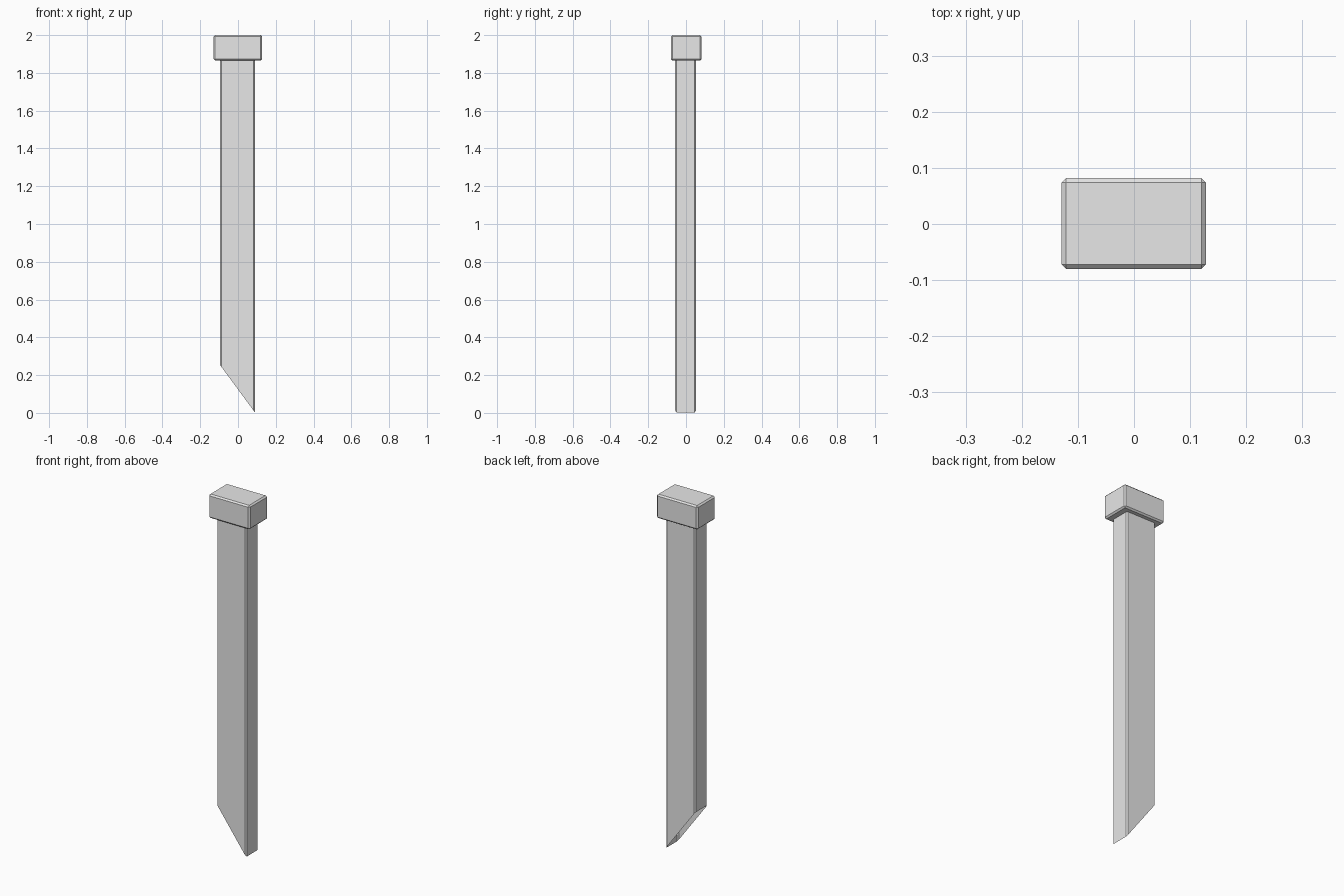
import bpy
import bmesh

cube = bpy.data.objects.get("Cube")
if cube:
    bpy.data.objects.remove(cube, do_unlink=True)

GREY = (0.8, 0.8, 0.8, 1.0)
mat = bpy.data.materials.new("plain_grey")
mat.use_nodes = True
mat.diffuse_color = GREY
mat.node_tree.nodes["Principled BSDF"].inputs["Base Color"].default_value = GREY


def make_object(name, bm):
    mesh = bpy.data.meshes.new(name)
    bm.to_mesh(mesh)
    bm.free()
    mesh.materials.append(mat)
    obj = bpy.data.objects.new(name, mesh)
    bpy.context.collection.objects.link(obj)
    return obj


def box(x0, x1, y0, y1, z0, z1):
    bm = bmesh.new()
    bmesh.ops.create_cube(bm, size=1)
    for v in bm.verts:
        v.co.x = x1 if v.co.x > 0 else x0
        v.co.y = y1 if v.co.y > 0 else y0
        v.co.z = z1 if v.co.z > 0 else z0
    return bm


# Head: block with all edges chamfered
bm = box(-0.129, 0.128, -0.08, 0.082, 1.865, 2.0)
bmesh.ops.bevel(bm, geom=bm.edges[:], offset=0.008, segments=1,
                affect='EDGES', profile=0.5)
make_object("head", bm)

# Shaft: hollow sheet tube with chamfered corners, cut off at a slant
bm = box(-0.094, 0.09, -0.057, 0.053, -0.2, 1.875)
upright = [e for e in bm.edges
           if abs(e.verts[0].co.z - e.verts[1].co.z) > 1]
bmesh.ops.bevel(bm, geom=upright, offset=0.007, segments=1,
                affect='EDGES', profile=0.5)
ends = [f for f in bm.faces if abs(f.normal.z) > 0.9]
bmesh.ops.delete(bm, geom=ends, context='FACES_ONLY')
bmesh.ops.bisect_plane(bm, geom=bm.verts[:] + bm.edges[:] + bm.faces[:],
                       plane_co=(0.09, 0, 0.002),
                       plane_no=(-0.25, 0, -0.184), clear_outer=True)
make_object("shaft", bm)
